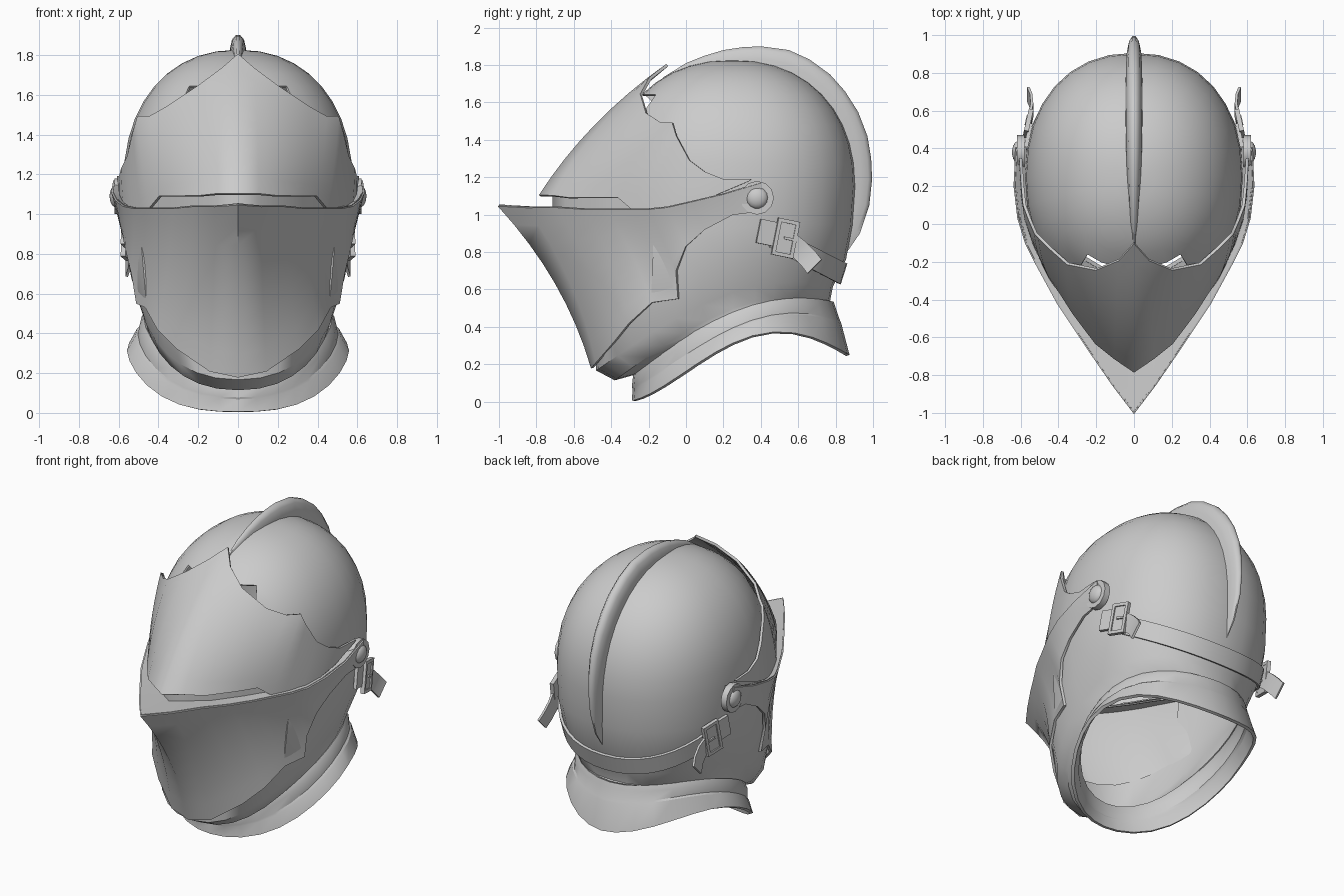
import bpy, bmesh, math
from mathutils import Vector, Matrix

cube = bpy.data.objects.get("Cube")
if cube:
    bpy.data.objects.remove(cube, do_unlink=True)

steel = bpy.data.materials.new("steel grey")
steel.use_nodes = True
STEEL = (.6, .6, .6, 1)
steel.diffuse_color = STEEL
steel.node_tree.nodes["Principled BSDF"].inputs["Base Color"].default_value = STEEL


def finish(name, bm, thickness=0, angle=35):
    """Turn a bmesh into a shaded object, optionally thickened."""
    bmesh.ops.remove_doubles(bm, verts=bm.verts, dist=.001)
    bmesh.ops.recalc_face_normals(bm, faces=bm.faces)
    mesh = bpy.data.meshes.new(name)
    bm.to_mesh(mesh)
    bm.free()
    mesh.materials.append(steel)
    obj = bpy.data.objects.new(name, mesh)
    bpy.context.collection.objects.link(obj)
    bpy.ops.object.select_all(action='DESELECT')
    obj.select_set(True)
    bpy.context.view_layer.objects.active = obj
    if thickness:
        mod = obj.modifiers.new("thickness", 'SOLIDIFY')
        mod.thickness = thickness
        mod.offset = 0
        bpy.ops.object.convert(target='MESH')
    bpy.ops.object.shade_smooth_by_angle(angle=math.radians(angle))
    return obj


def skin(rows, closed=False):
    """Quad grid through rows of points."""
    bm = bmesh.new()
    grid = [[bm.verts.new(p) for p in row] for row in rows]
    for a, b in zip(grid, grid[1:]):
        n = len(a)
        for i in range(n if closed else n - 1):
            j = (i + 1) % n
            bm.faces.new((a[i], a[j], b[j], b[i]))
    return bm


def both_sides(half):
    """Extend a centre-to-left edge over to the right side."""
    return [(-x, y, z) for x, y, z in reversed(half[1:])] + list(half)


def plate(name, low, high, bulge=0, steps=8, thickness=.016):
    """Curved plate between two edges, bulged most on the centreline."""
    pairs = [(Vector(a), Vector(b)) for a, b in zip(both_sides(low), both_sides(high))]
    mid = len(low) - 1
    rows = []
    for s in range(steps + 1):
        v = s / steps
        row = []
        for i, (a, b) in enumerate(pairs):
            out = ((a + b) / 2 - Vector((0, .3, 1))).normalized()
            k = bulge * (1 - abs(i - mid) / mid) * (b - a).length
            row.append(a.lerp(b, v) + out * k * 4 * v * (1 - v))
        rows.append(row)
    return finish(name, skin(rows), thickness, 75)


def spow(value, n):
    """Signed power for rounded-square sections."""
    return math.copysign(abs(value) ** (2 / n), value)


def ring(w, front, back, z, rise=0, k=1.88, p=1, n=2.2, mid=.25, count=32):
    """Egg-shaped section whose height swells from front to back."""
    pts = []
    for i in range(count):
        a = math.tau * (i / count - .5)
        c, s = spow(math.cos(a), n), spow(math.sin(a), n)
        y = mid + (back - mid if c > 0 else mid - front) * c
        t = max(0, (y - front) / (back - front))
        pts.append((w * s, y, z + rise * math.sin(k * t) ** p))
    return pts


# Skull and neck shell, open behind the face plates
rings = [ring(.46, -.275, .775, .15, .4, n=2), ring(.46, -.38, .765, .12, .44),
         ring(.49, -.475, .78, .17, .47), ring(.54, -.49, .85, .42, .36),
         ring(.57, -.47, .885, .8, .15)]
for i in range(11):
    a = math.radians(i * 8.99)
    c, s = spow(math.cos(a), 2.2), spow(math.sin(a), 2.2)
    rings.append(ring(.57 * c, .25 - .66 * c, .25 + .65 * c, 1.15 + .67 * s))
bm = skin(rings, closed=True)
bmesh.ops.holes_fill(bm, edges=[e for e in bm.edges if e.is_boundary and e.verts[0].co.z > 1.7])
covered = []
for f in bm.faces:
    c = f.calc_center_median()
    if c.z > .55 and (c.y < -.2 or c.y < -.12 and c.z < 1.42):
        covered.append(f)
bmesh.ops.delete(bm, geom=covered, context='FACES')
finish("skull_shell", bm, .012)

# Crest along the top and back
outline = [(-.22, 1.64), (-.12, 1.735), (0, 1.81), (.1, 1.85), (.2, 1.88), (.3, 1.895), (.4, 1.9),
           (.55, 1.88), (.66, 1.83), (.77, 1.75), (.85, 1.66), (.92, 1.55), (.97, 1.42),
           (.99, 1.3), (.995, 1.19), (.98, 1.05), (.93, .9), (.84, .77)]
rows = []
for i, (y, z) in enumerate(outline):
    u = i / (len(outline) - 1)
    w = .006 + .04 * math.sin(math.pi * u) ** .7
    outer, core = Vector((0, y, z)), Vector((0, .3, 1.15))
    section = [(-1, .2), (-.95, .09), (-.7, .03), (-.25, 0), (.25, 0), (.7, .03), (.95, .09), (1, .2)]
    rows.append([outer.lerp(core, d) + Vector((w * sx, 0, 0)) for sx, d in section])
finish("crest", skin(rows), angle=60)

# Upper visor
visor_low = [(0, -.78, 1.1), (.1, -.71, 1.1), (.2, -.63, 1.09), (.32, -.47, 1.09), (.39, -.36, 1.09),
             (.44, -.29, 1.03), (.48, -.21, 1.03), (.53, -.1, 1.03), (.57, .02, 1.06),
             (.59, .15, 1.1), (.6, .34, 1.18)]
visor_high = [(0, -.1, 1.8), (.08, -.19, 1.73), (.2, -.24, 1.64), (.35, -.21, 1.54), (.44, -.13, 1.49),
              (.5, -.07, 1.49), (.52, -.05, 1.42), (.55, .02, 1.29), (.58, .1, 1.23),
              (.59, .2, 1.19), (.6, .35, 1.19)]
plate("visor", visor_low, visor_high, .05)

# Lower face guard with a jutting keel
guard_low = [(0, -.5, .18), (.14, -.475, .21), (.3, -.38, .32), (.4, -.3, .42), (.46, -.18, .53),
             (.505, -.04, .55), (.53, -.05, .7), (.56, 0, .83), (.58, .1, .92), (.6, .25, 1), (.61, .42, 1.02)]
guard_high = [(0, -1, 1.05), (.11, -.85, 1.04), (.22, -.69, 1.04), (.32, -.54, 1.03), (.4, -.42, 1.03),
              (.46, -.31, 1.03), (.52, -.2, 1.03), (.57, -.1, 1.04), (.61, .03, 1.07),
              (.63, .2, 1.11), (.62, .4, 1.17)]
plate("face_guard", guard_low, guard_high, -.06)

# Ledge joining the guard to the visor, and the strip behind the eye slot
inner = [(x * .95, y + .07, min(z, 1.03 + max(0, y) * .4)) for x, y, z in visor_low]
plate("guard_ledge", inner, guard_high, steps=1, thickness=.008)
slot = [(x, y + .07, 1.02) for x, y, z in visor_low[:6]]
plate("eye_slot", slot, [(x, y, 1.12) for x, y, z in slot], steps=1, thickness=.008)

# Flared neck collar
collar = [ring(.465, -.27, .78, .16, .39, n=2), ring(.485, -.275, .79, .12, .4, n=2),
          ring(.495, -.28, .815, .08, .39, 2, 1.2, n=1.9), ring(.51, -.275, .82, .07, .39, 2, 1.2, n=1.9),
          ring(.55, -.28, .865, .005, .365, 2.3, 1.4, n=1.85)]
finish("neck_collar", skin(collar, closed=True), .02, 25)

# Strap round the back of the skull
low, high = [], []
for i in range(21):
    a = math.radians(-72 + 7.2 * i)
    x, y = spow(math.sin(a), 2.2), spow(math.cos(a), 2.2)
    low.append((.562 * x, .25 + .57 * y, .93 - .3 * y))
    high.append((.58 * x, .25 + .605 * y, 1.05 - .31 * y))
finish("back_strap", skin([low, high]), .016)


def block(bm, place, centre, size):
    m = place @ Matrix.Translation(centre) @ Matrix.Diagonal((*size, 1))
    bmesh.ops.create_cube(bm, size=1, matrix=m)


for side, label in ((1, "left"), (-1, "right")):
    # Hinge washer and domed rivet
    turn = Matrix.Rotation(math.pi / 2, 4, 'Y')
    bm = bmesh.new()
    bmesh.ops.create_cone(bm, cap_ends=True, segments=12, radius1=.09, radius2=.09, depth=.04,
                          matrix=Matrix.Translation((side * .6, .38, 1.09)) @ turn)
    finish(label + "_hinge_washer", bm)
    bm = bmesh.new()
    bmesh.ops.create_uvsphere(bm, u_segments=14, v_segments=10, radius=.06,
                              matrix=Matrix.Translation((side * .61, .38, 1.09)) @ turn
                              @ Matrix.Diagonal((1, 1, .6, 1)))
    finish(label + "_hinge_rivet", bm)

    # Buckle: strap stub, frame, pin
    place = (Matrix.Translation((side * .553, .5, .88)) @ Matrix.Rotation(side * .22, 4, 'Z')
             @ Matrix.Rotation(-.2, 4, 'X'))
    bm = bmesh.new()
    block(bm, place, (0, -.05, .01), (.02, .14, .13))
    block(bm, place, (side * .012, .03, 0), (.015, .1, .17))
    for end in (-1, 1):
        block(bm, place, (side * .015, .03 + end * .05, 0), (.025, .02, .2))
        block(bm, place, (side * .015, .03, end * .09), (.025, .12, .02))
    block(bm, place, (side * .026, .045, 0), (.01, .05, .014))
    finish(label + "_buckle", bm)

    # Loose strap end hanging outwards
    path = [(.55, .56, .86), (.54, .61, .82), (.545, .66, .77), (.56, .695, .725)]
    rows = [[(side * x, y - .045, z - .04), (side * x, y + .03, z + .035)] for x, y, z in path]
    finish(label + "_strap_end", skin(rows), .014)
